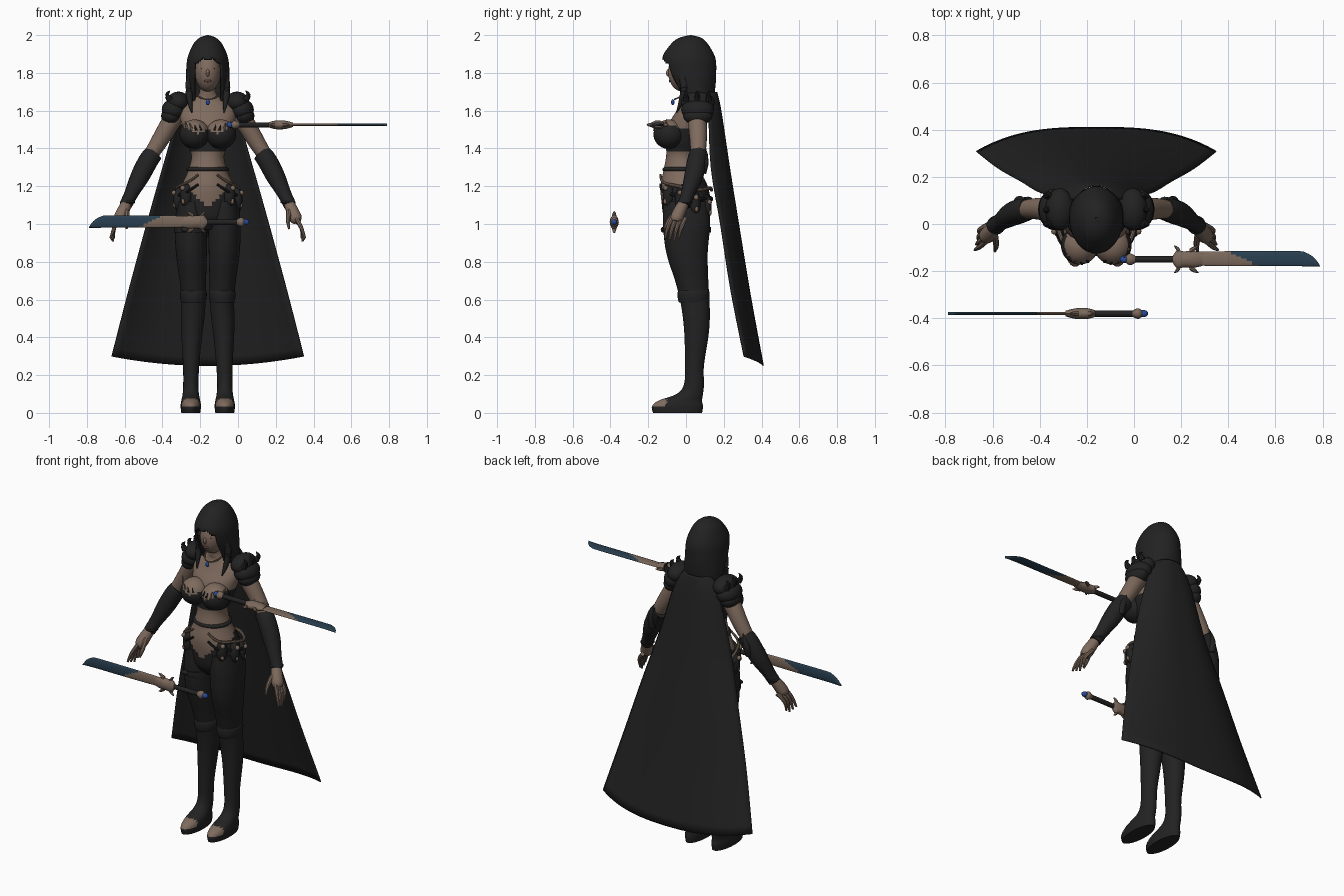
import bpy, bmesh, math
from mathutils import Vector

if "Cube" in bpy.data.objects:
    bpy.data.objects.remove(bpy.data.objects["Cube"])

CX = -0.16  # body centre line


def material(name, rgb):
    m = bpy.data.materials.new(name)
    m.diffuse_color = (*rgb, 1)
    m.use_nodes = True
    m.node_tree.nodes["Principled BSDF"].inputs["Base Color"].default_value = m.diffuse_color
    return m


DARK = material("black_leather", (0.016, 0.016, 0.016))
SKIN = material("skin", (0.21, 0.145, 0.11))
BRONZE = material("bronze", (0.20, 0.14, 0.105))
STEEL = material("blue_steel", (0.022, 0.05, 0.08))
GEM = material("blue_gem", (0.02, 0.07, 0.32))
LIPS = material("lips", (0.13, 0.07, 0.055))


def make(name, verts, faces, mats, rule=None, angle=40):
    """Mesh object; rule(centre) picks the material index of each face."""
    me = bpy.data.meshes.new(name)
    me.from_pydata([tuple(v) for v in verts], [], faces)
    bm = bmesh.new()
    bm.from_mesh(me)
    bmesh.ops.recalc_face_normals(bm, faces=bm.faces)
    if rule:
        for f in bm.faces:
            f.material_index = int(rule(f.calc_center_median()))
    bm.to_mesh(me)
    bm.free()
    for m in mats:
        me.materials.append(m)
    ob = bpy.data.objects.new(name, me)
    bpy.context.collection.objects.link(ob)
    bpy.context.view_layer.objects.active = ob
    ob.select_set(True)
    bpy.ops.object.shade_smooth_by_angle(angle=math.radians(angle))
    ob.select_set(False)
    return ob


def spline(rows, n):
    """Catmull-Rom through rows of numbers, n steps per span."""
    out = []
    for i in range(len(rows) - 1):
        p0, p1, p2 = rows[max(i - 1, 0)], rows[i], rows[i + 1]
        p3 = rows[min(i + 2, len(rows) - 1)]
        for k in range(n):
            t = k / n
            out.append([0.5 * (2 * b + (c - a) * t + (2 * a - 5 * b + 4 * c - d) * t * t
                               + (3 * b - a - 3 * c + d) * t ** 3)
                        for a, b, c, d in zip(p0, p1, p2, p3)])
    return out + [list(rows[-1])]


def skin_rings(rings, seg, cap=True):
    faces = [(r * seg + i, r * seg + (i + 1) % seg, (r + 1) * seg + (i + 1) % seg, (r + 1) * seg + i)
             for r in range(rings - 1) for i in range(seg)]
    return faces + ([tuple(range(seg)), tuple(range((rings - 1) * seg, rings * seg))] if cap else [])


def loft(name, rows, mats, rule=None, seg=32, n=5, cap=True, place=None):
    """Rows are (cx, cy, z, rx, ry) ellipses stacked in z."""
    rows = spline(rows, n)
    place = place or (lambda v: v)
    vs = [place(Vector((cx + rx * math.cos(2 * math.pi * i / seg), cy + ry * math.sin(2 * math.pi * i / seg), z)))
          for cx, cy, z, rx, ry in rows for i in range(seg)]
    return make(name, vs, skin_rings(len(rows), seg, cap), mats, rule)


def tube(name, pts, mat, seg=12, n=4):
    """Rows are (x, y, z, radius) along a path."""
    rows = spline(pts, n)
    vs = []
    for i, r in enumerate(rows):
        d = Vector(rows[min(i + 1, len(rows) - 1)][:3]) - Vector(rows[max(i - 1, 0)][:3])
        q = d.to_track_quat('Z', 'Y')
        for k in range(seg):
            a = 2 * math.pi * k / seg
            vs.append(Vector(r[:3]) + q @ Vector((math.cos(a), math.sin(a), 0)) * max(r[3], 0.0005))
    return make(name, vs, skin_rings(len(rows), seg), [mat])


def ball(name, c, r, mats, rule=None, seg=24, place=None):
    n = max(seg // 2, 6)
    vs = []
    place = place or (lambda v: v)
    for j in range(n + 1):
        p = min(max(math.pi * j / n, 0.02), math.pi - 0.02)
        for i in range(seg):
            a = 2 * math.pi * i / seg
            vs.append(place(Vector((c[0] + r[0] * math.sin(p) * math.cos(a),
                                    c[1] + r[1] * math.sin(p) * math.sin(a), c[2] + r[2] * math.cos(p)))))
    return make(name, vs, skin_rings(n + 1, seg), mats, rule)


# Torso: skin with a dark top and dark shorts cut in a V at the front
def torso_rule(c):
    dx = abs(c.x - CX)
    return 1.385 < c.z < 1.51 or c.z < (1.09 + 0.85 * dx if c.y < 0 else 1.24)


loft("torso", [(CX, y, z, rx, ry) for y, z, rx, ry in (
    (.01, .97, .08, .08), (.005, 1.03, .145, .12), (.0, 1.12, .163, .13), (-.01, 1.2, .14, .125),
    (-.02, 1.28, .105, .10), (-.02, 1.36, .087, .085), (-.01, 1.44, .115, .095), (.01, 1.53, .14, .10),
    (.03, 1.60, .145, .08), (.035, 1.655, .09, .06), (.02, 1.69, .046, .046), (.01, 1.78, .042, .045))],
    [SKIN, DARK], torso_rule, seg=48, n=7)

# Head and face
ball("head", (CX, -.015, 1.805), (.068, .08, .105), [SKIN], seg=32)
ball("nose", (CX, -.092, 1.80), (.010, .014, .02), [SKIN], seg=12)
ball("mouth", (CX, -.085, 1.757), (.02, .006, .007), [LIPS], seg=12)

# Hood shell with an opening for the face, falling into long hair
hood = loft("hood", [(CX, y, z, rx, ry) for y, z, rx, ry in (
    (.025, 2.0, .004, .004), (.022, 1.985, .045, .06), (.018, 1.95, .078, .1), (.015, 1.88, .107, .14),
    (.025, 1.8, .115, .135), (.045, 1.72, .115, .11), (.06, 1.65, .11, .085), (.07, 1.58, .10, .075))],
    [DARK], seg=64, n=8, cap=False)
bm = bmesh.new()
bm.from_mesh(hood.data)
gone = []
for f in bm.faces:
    c = f.calc_center_median()
    dx = abs(c.x - CX)
    top = 1.865 + 0.5 * dx if dx < .03 else 1.88 - 0.9 * (dx - .03)
    if c.y < .03 and c.z < top and dx < .07:
        gone.append(f)
bmesh.ops.delete(bm, geom=gone, context='FACES')
bm.to_mesh(hood.data)
bm.free()
sol = hood.modifiers.new("thickness", 'SOLIDIFY')
sol.thickness = .012

# Necklace with pendant
tube("necklace", [(CX + .055 * math.cos(a), .005 - .065 * math.sin(a), 1.69 - .03 * math.sin(a), .004)
                  for a in [math.pi * k / 8 for k in range(9)]], BRONZE, seg=6, n=2)
ball("pendant", (CX, -.07, 1.645), (.011, .009, .016), [GEM], seg=12)

for s, side in ((1, "left"), (-1, "right")):
    def X(d):
        return CX + s * d

    ball(side + "_eye", (X(.026), -.079, 1.822), (.012, .006, .004), [LIPS], seg=12)
    tube(side + "_hair_lock", [(X(.085), -.02, 1.80, .022), (X(.1), -.01, 1.72, .02),
                               (X(.095), -.025, 1.65, .014), (X(.085), -.05, 1.59, .003)], DARK)

    # Bust with a dark cup and leaf-like trim
    ball(side + "_bust", (X(.07), -.09, 1.475), (.08, .082, .078), [SKIN, DARK],
         lambda c: c.z < 1.478 + .5 * abs(abs(c.x - CX) - .05), seg=40)
    for k in range(5):
        d = .035 + .026 * k
        z = 1.49 + .4 * abs(d - .05)
        y = -.09 - .08 * math.sqrt(max(.05, 1 - ((d - .07) / .08) ** 2 - ((z - 1.475) / .078) ** 2))
        tube(side + "_top_trim", [(X(d), y, z, .008), (X(d + .008), y + .004, z + .03, .001)],
             BRONZE if k > 1 else DARK, seg=6, n=1)

    # Arm, bracer and hand
    tube(side + "_upper_arm", [(X(.15), .055, 1.6, .05), (X(.195), .06, 1.54, .05), (X(.255), .065, 1.44, .045),
                               (X(.31), .06, 1.35, .038), (X(.36), .035, 1.25, .036)], SKIN, seg=20)
    tube(side + "_bracer", [(X(.285), .068, 1.375, .049), (X(.315), .058, 1.335, .052), (X(.36), .04, 1.25, .05),
                            (X(.405), .01, 1.16, .037), (X(.435), -.01, 1.10, .034)], DARK, seg=20)
    tube(side + "_elbow_guard", [(X(.33), .085, 1.27, .022), (X(.325), .1, 1.33, .02),
                                 (X(.30), .105, 1.40, .002)], DARK)
    ball(side + "_cuff_trim", (X(.425), -.005, 1.115), (.04, .04, .012), [DARK])
    tube(side + "_palm", [(X(.425), -.005, 1.12, .027), (X(.445), -.03, 1.075, .033),
                          (X(.465), -.05, 1.03, .034), (X(.475), -.055, 1.01, .022)], SKIN)
    for k in range(4):
        y = -.085 + .024 * k
        tube(side + "_finger", [(X(.47 - .004 * k), y + .01, 1.03, .012), (X(.495), y - .012, .98, .0105),
                                (X(.515 - .006 * k), y - .025, .925 - .008 * (k % 3), .006)], SKIN, seg=8)
    tube(side + "_thumb", [(X(.43), -.05, 1.07, .014), (X(.425), -.09, 1.02, .012),
                           (X(.43), -.115, .975, .006)], SKIN, seg=8)

    # Layered shoulder armour
    for k, (d, z, rx, ry, rz) in enumerate(((.155, 1.645, .062, .09, .056), (.178, 1.605, .066, .088, .058),
                                            (.192, 1.572, .055, .078, .048))):
        ball(side + "_shoulder_plate", (X(d), .062, z), (rx, ry, rz), [DARK])
    for y in (.0, .06, .12):
        tube(side + "_shoulder_spike", [(X(.20), y, 1.655, .018), (X(.215), y, 1.685, .012),
                                        (X(.20), y, 1.705, .002)], DARK, seg=8)

    # Leg, boot and open toe
    loft(side + "_leg", [(X(d), y, z, rx, ry) for d, y, z, rx, ry in (
        (.09, -.045, 0, .05, .13), (.09, -.045, .035, .054, .135), (.09, -.03, .065, .05, .115),
        (.09, .02, .10, .043, .07), (.09, .042, .15, .04, .053), (.088, .045, .25, .043, .05),
        (.085, .055, .4, .054, .063), (.08, .055, .5, .062, .071), (.075, .046, .6, .064, .078),
        (.079, .03, .7, .070, .088), (.087, .005, .85, .082, .11), (.088, .003, 1.0, .086, .125),
        (.085, .0, 1.12, .076, .12))], [DARK, SKIN],
        lambda c: .036 < c.z < .075 and c.y < -.105, seg=36, n=6)
    loft(side + "_boot_rim", [(X(.076), .04, z, rx, rx + .014) for z, rx in (
        (.585, .064), (.61, .070), (.64, .070), (.655, .062))], [DARK], n=3)

    # Hip armour, pouches and bronze ornaments
    for k in range(4):
        a = -.75 + .55 * k
        px, py = .155 * math.cos(a), .135 * math.sin(a)
        ball(side + "_hip_plate", (X(px), py, 1.15 - .02 * k), (.032, .032, .065), [DARK], seg=14)
        ball(side + "_hip_ornament", (X(px * 1.17), py * 1.17, 1.19 - .025 * k), (.014, .014, .014), [BRONZE], seg=10)
        ball(side + "_hip_bead", (X(px * 1.15), py * 1.2, 1.12 - .02 * k), (.010, .010, .016), [BRONZE], seg=10)
    for h in (0, .05):
        tube(side + "_hip_chain", [(X(.05), -.135, 1.20 - h + .06, .006), (X(.11), -.12, 1.22 - h, .008),
                                   (X(.155), -.04, 1.2 - h, .009), (X(.16), .06, 1.18 - h, .009),
                                   (X(.08), .125, 1.19 - h, .009), (X(0), .135, 1.18 - h, .009)],
             BRONZE if h == 0 else DARK, seg=8)

# Waist cord and thigh strap
loft("waist_cord", [(CX, -.02, z, rx, rx - .008) for z, rx in (
    (1.278, .103), (1.285, .112), (1.295, .111), (1.302, .100))], [DARK], n=2)
loft("thigh_strap", [(CX - .088, .003, z, .091, .13) for z in (.955, .985)], [DARK], n=1)
ball("strap_buckle", (CX - .115, -.122, .97), (.028, .012, .014), [DARK], seg=12)

# Cape: curved sheet flaring to the hem; rows are (z, half width, edge y, middle y)
rows = spline([(1.70, .09, .10, .165), (1.6, .15, .12, .188), (1.3, .24, .135, .235), (1.0, .325, .185, .285),
               (.65, .42, .24, .345), (.3, .51, .31, .412)], 5)
N = 28
verts = []
for z, w, ye, ym in rows:
    drop = .05 * (1.7 - z) / 1.4
    for i in range(N + 1):
        u = 2 * i / N - 1
        verts.append((CX + w * u, ye + (ym - ye) * (1 - abs(u) ** 2.9), z - drop * (1 - u * u)))
M = N + 1
cape = make("cape", verts, [(r * M + i, r * M + i + 1, (r + 1) * M + i + 1, (r + 1) * M + i)
                            for r in range(len(rows) - 1) for i in range(N)], [DARK])
cape.modifiers.new("thickness", 'SOLIDIFY').thickness = .006


# Two swords; local axes are x across the blade, y thickness, z along the length
def sword(name, place, along, across):
    loft(name + "_blade", [(x, 0, z, rx, .007) for x, z, rx in (
        (.003, .2, .028), (.003, .35, .031), (.003, .5, .032), (.003, .69, .032), (-.001, .73, .029),
        (-.012, .765, .018), (-.029, .79, .001))], [BRONZE, STEEL],
        lambda c: along(c) > .47 - 2.2 * across(c), seg=20, n=7, place=place)
    loft(name + "_guard", [(0, 0, z, rx, ry) for z, rx, ry in (
        (.165, .016, .014), (.185, .04, .02), (.21, .034, .024), (.25, .036, .022), (.29, .028, .012))],
        [BRONZE], seg=16, n=3, place=place)
    for sx in (-1, 1):
        for z0, z1 in ((.195, .17), (.235, .275)):
            loft(name + "_guard_wing", [(sx * .03, 0, z0, .014, .012), (sx * .045, 0, (z0 + z1) / 2, .011, .009),
                                        (sx * .057, 0, z1, .001, .001)], [BRONZE], seg=8, n=2, place=place)
    loft(name + "_grip", [(0, 0, z, .014, .014) for z in (-.01, .08, .17)], [DARK], seg=14, n=2, place=place)
    loft(name + "_pommel", [(0, 0, z, r, r * .9) for z, r in (
        (.01, .012), (-.005, .021), (-.02, .025), (-.035, .014))], [BRONZE], seg=12, n=3, place=place)
    ball(name + "_gem", (0, 0, -.04), (.016, .016, .02), [GEM], seg=14, place=place)


sword("lower_sword", lambda v: Vector((-v.z, -.38 + v.y, 1.01 + v.x)), lambda c: -c.x, lambda c: c.z - 1.01)
sword("upper_sword", lambda v: Vector((v.z, -.15 + v.x, 1.525 + v.y)), lambda c: c.x, lambda c: c.y + .15)
